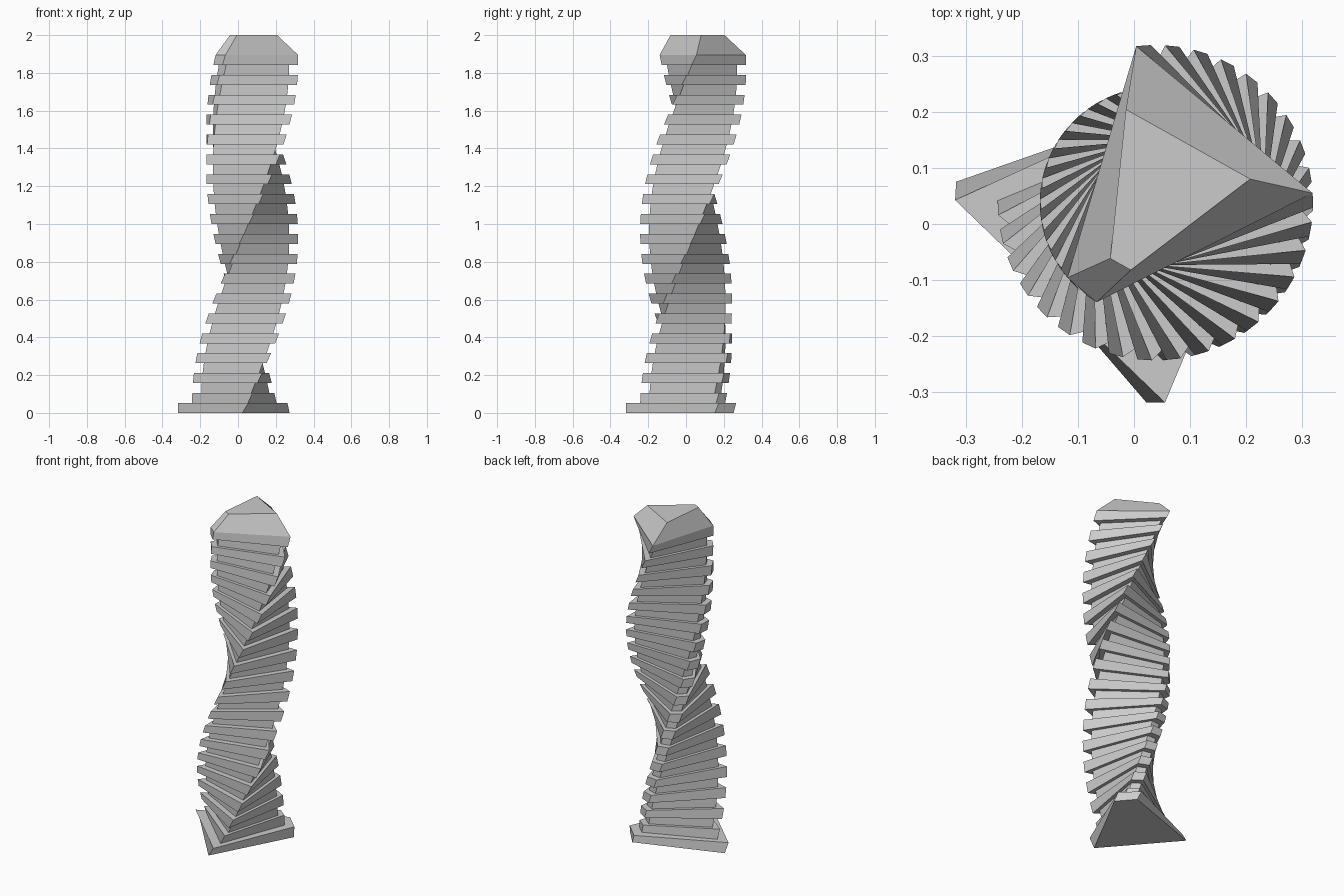
import bpy, bmesh
from math import radians, cos, sin

if "Cube" in bpy.data.objects:
    bpy.data.objects.remove(bpy.data.objects["Cube"])

AXIS = (0.038, 0.038)      # off-centre twist axis
LAYERS = 38
STEP = 2.0 / LAYERS
TWIST = radians(200) / LAYERS
R = 0.281                  # reach of the two sharp corners
RC = 0.206                 # reach of the cut-off corner


def ring(bm, level, scale, half_cut=9.5):
    """One four-sided cross-section at a layer boundary."""
    corners = [(174, R), (267.5, R), (40.5 - half_cut, RC), (40.5 + half_cut, RC)]
    verts = []
    for angle, radius in corners:
        a = radians(angle) + TWIST * level
        verts.append(bm.verts.new((AXIS[0] + radius * scale * cos(a),
                                   AXIS[1] + radius * scale * sin(a),
                                   level * STEP)))
    return verts


bm = bmesh.new()

# plinth layer with a wider cut corner
rings = [ring(bm, 0, 1.27, 14.5), ring(bm, 1, 1.27, 14.5)]

# alternating wide and narrow twisted layers
for k in range(1, 36):
    scale = 1.0 if k % 2 else 0.83
    rings += [ring(bm, k, scale), ring(bm, k + 1, scale)]

# tapered cap
rings.append(ring(bm, 38, 0.62))

# skin between neighbouring rings, closed at both ends
for lower, upper in zip(rings, rings[1:]):
    for i in range(4):
        j = (i + 1) % 4
        bm.faces.new((lower[i], lower[j], upper[j], upper[i]))
bm.faces.new(rings[0][::-1])
bm.faces.new(rings[-1])
bmesh.ops.recalc_face_normals(bm, faces=bm.faces)

mesh = bpy.data.meshes.new("twisted_column")
bm.to_mesh(mesh)
bm.free()
column = bpy.data.objects.new("twisted_column", mesh)
bpy.context.collection.objects.link(column)
